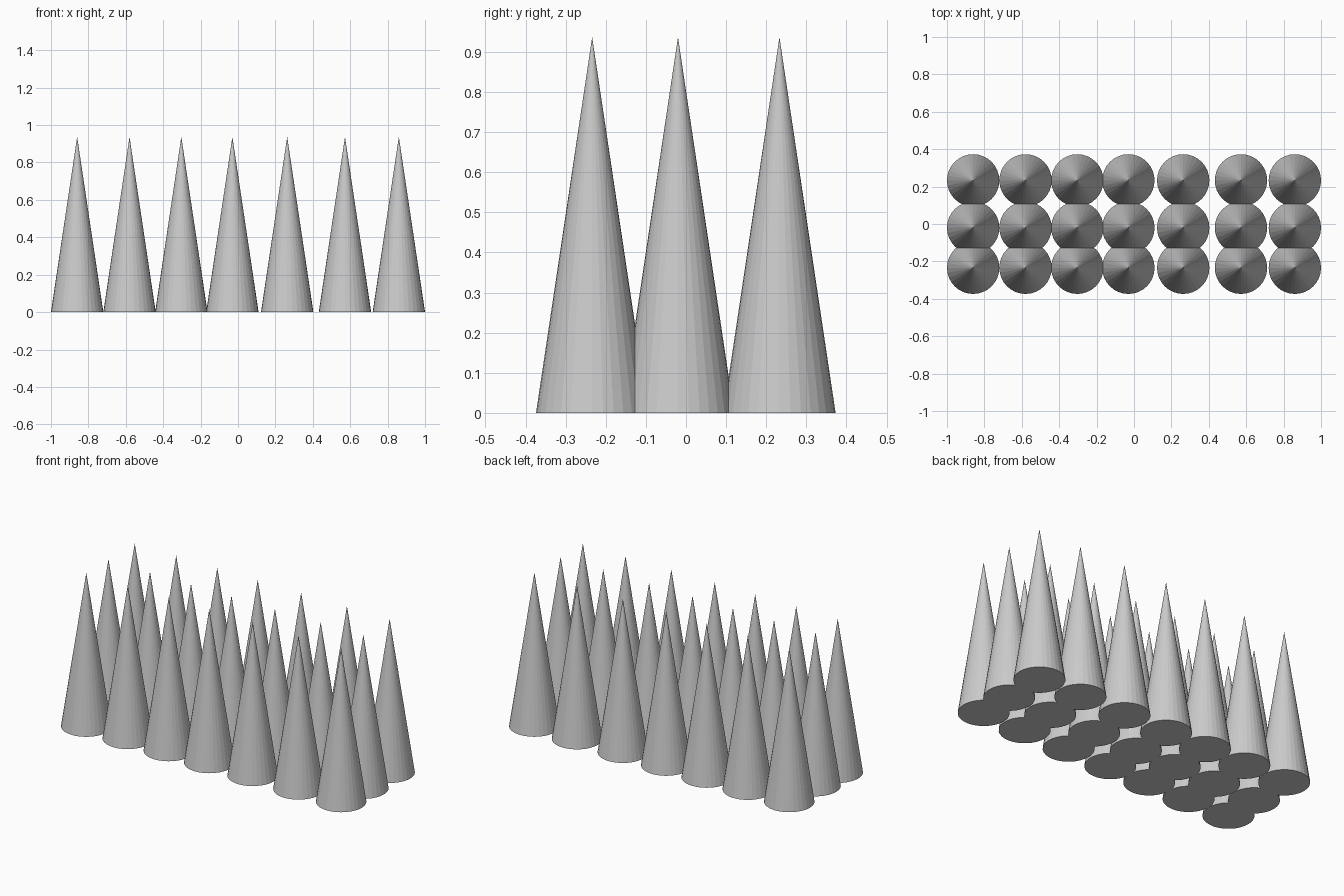
import bpy

# Remove the default cube
cube = bpy.data.objects.get("Cube")
if cube:
    bpy.data.objects.remove(cube, do_unlink=True)

RADIUS, HEIGHT, SIDES = 0.14, 0.937, 32
COLUMNS = (-0.86, -0.58, -0.303, -0.03, 0.263, 0.572, 0.86)
ROWS = {"front": -0.234, "middle": -0.02, "back": 0.233}

# Plain grey for every spike
grey = bpy.data.materials.new("light_grey")
grey.use_nodes = True
colour = (0.6, 0.6, 0.6, 1)
grey.diffuse_color = colour
grey.node_tree.nodes["Principled BSDF"].inputs["Base Color"].default_value = colour

# One faceted cone, closed underneath
bpy.ops.mesh.primitive_cone_add(vertices=SIDES, radius1=RADIUS, radius2=0, depth=HEIGHT)
first = bpy.context.object
mesh = first.data
mesh.name = "spike"
mesh.materials.append(grey)
bpy.data.objects.remove(first, do_unlink=True)

# Rows of spikes sharing the same mesh
for row, y in ROWS.items():
    for number, x in enumerate(COLUMNS, 1):
        spike = bpy.data.objects.new(f"spike_{row}_{number}", mesh)
        spike.location = (x, y, HEIGHT / 2)
        bpy.context.collection.objects.link(spike)
